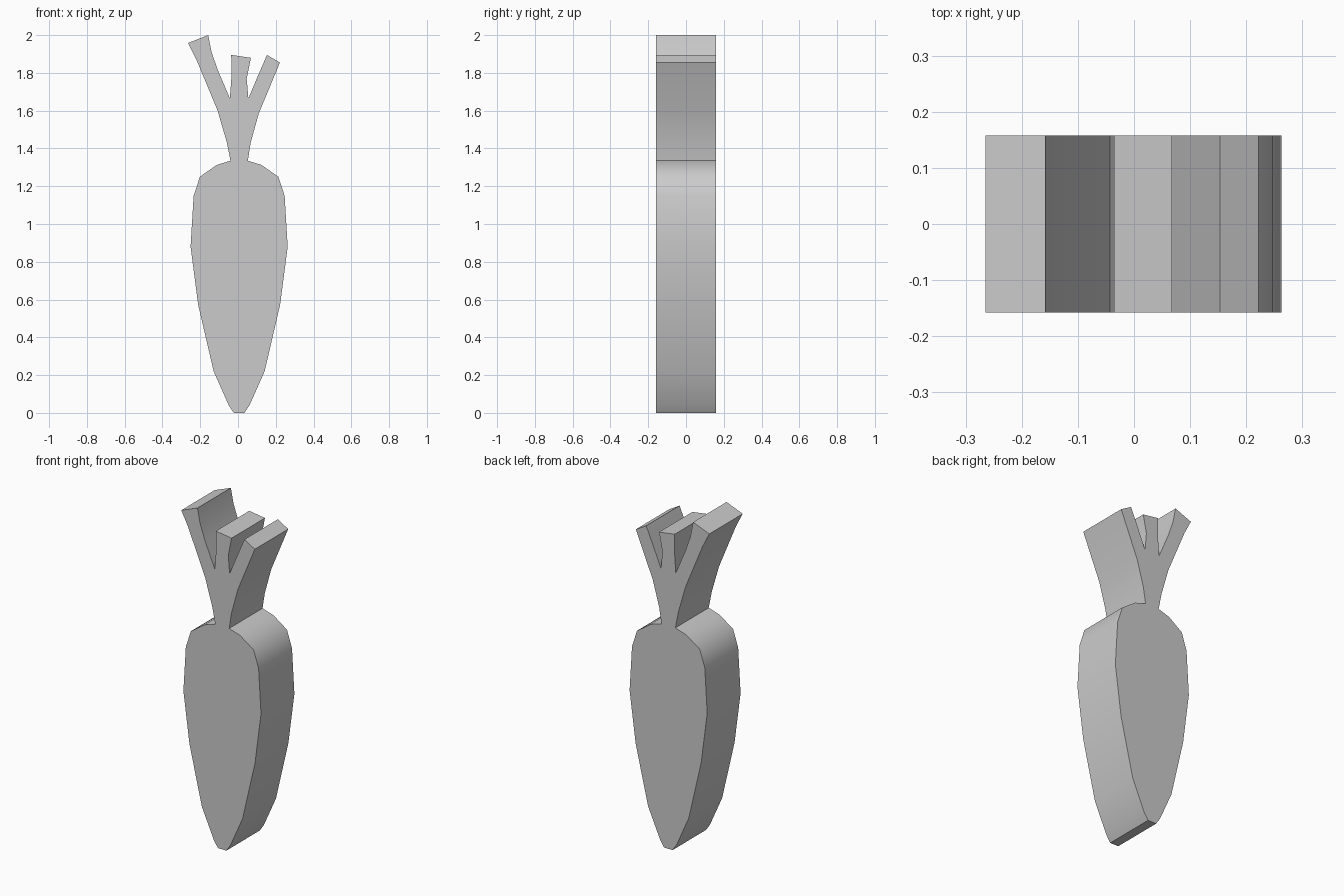
import bpy
import bmesh
import math

HALF_DEPTH = 0.158
ROOT_CENTRE = 0.006

# Remove the default object
default_cube = bpy.data.objects.get("Cube")
if default_cube:
    bpy.data.objects.remove(default_cube, do_unlink=True)


def make_material(name, colour):
    material = bpy.data.materials.new(name)
    material.use_nodes = True
    material.diffuse_color = colour
    shader = next(n for n in material.node_tree.nodes if n.type == "BSDF_PRINCIPLED")
    shader.inputs["Base Color"].default_value = colour
    return material


def extrude_outline(name, outline, half_depth, material):
    """Turn a closed outline in the front plane into a solid slab."""
    bm = bmesh.new()
    front = bm.faces.new([bm.verts.new((x, -half_depth, z)) for x, z in outline])
    result = bmesh.ops.extrude_face_region(bm, geom=[front], use_keep_orig=True)
    back_verts = [v for v in result["geom"] if isinstance(v, bmesh.types.BMVert)]
    bmesh.ops.translate(bm, verts=back_verts, vec=(0, 2 * half_depth, 0))
    bmesh.ops.recalc_face_normals(bm, faces=bm.faces)
    mesh = bpy.data.meshes.new(name)
    bm.to_mesh(mesh)
    bm.free()
    mesh.materials.append(material)
    slab = bpy.data.objects.new(name, mesh)
    bpy.context.collection.objects.link(slab)
    return slab


# Root: half widths and heights from the tip to the neck, mirrored
root_half = [(0.028, 0), (0.055, 0.04), (0.135, 0.22), (0.217, 0.573), (0.257, 0.88),
             (0.241, 1.148), (0.208, 1.25), (0.118, 1.313), (0.046, 1.335)]
root_left = [(ROOT_CENTRE + w, z) for w, z in root_half]
root_right = [(ROOT_CENTRE - w, z) for w, z in reversed(root_half)]

# Leaves: three stalks fanning out of one stem
left_leaf = [(0.067, 1.43), (0.11, 1.585), (0.222, 1.855),
             (0.153, 1.895), (0.095, 1.76), (0.055, 1.665)]
middle_leaf = [(0.046, 1.77), (0.068, 1.88), (-0.036, 1.895), (-0.034, 1.79), (-0.043, 1.665)]
right_leaf = [(-0.107, 1.815), (-0.14, 1.91), (-0.158, 2.0),
              (-0.265, 1.958), (-0.22, 1.87), (-0.108, 1.6), (-0.06, 1.435)]

# Join root and leaves into one continuous slab
grey = make_material("plain grey", (0.6, 0.6, 0.6, 1.0))
outline = root_left + left_leaf + middle_leaf + right_leaf + root_right
carrot = extrude_outline("carrot", outline, HALF_DEPTH, grey)

# Smooth rim with crisp front and back edges
bpy.ops.object.select_all(action="DESELECT")
carrot.select_set(True)
bpy.context.view_layer.objects.active = carrot
bpy.ops.object.shade_smooth_by_angle(angle=math.radians(40))
